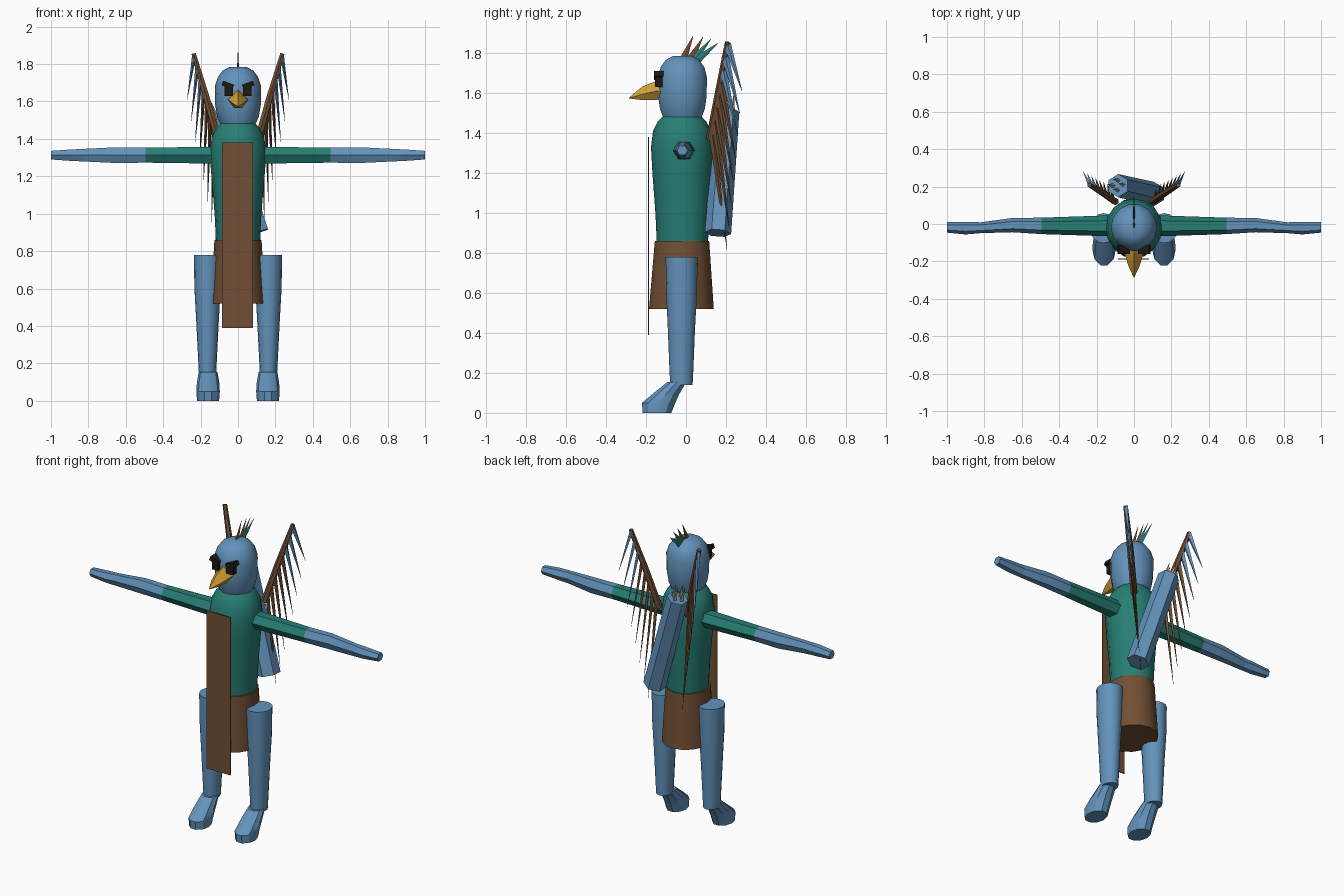
import bpy, bmesh, math
from mathutils import Vector

cube = bpy.data.objects.get("Cube")
if cube:
    bpy.data.objects.remove(cube, do_unlink=True)


def material(name, rgb):
    m = bpy.data.materials.new(name)
    m.use_nodes = True
    m.diffuse_color = (*rgb, 1)
    m.node_tree.nodes["Principled BSDF"].inputs["Base Color"].default_value = (*rgb, 1)
    return m


BLUE = material("feather_blue", (0.125, 0.29, 0.50))
TEAL = material("cloth_teal", (0.02, 0.21, 0.175))
BROWN = material("leather_brown", (0.165, 0.078, 0.035))
GOLD = material("beak_gold", (0.66, 0.36, 0.04))
BLACK = material("eye_black", (0.012, 0.010, 0.005))
GREY = material("arrow_grey", (0.45, 0.40, 0.36))


def finish(name, bm, mat):
    bmesh.ops.remove_doubles(bm, verts=bm.verts, dist=0.0001)
    bmesh.ops.recalc_face_normals(bm, faces=bm.faces)
    me = bpy.data.meshes.new(name)
    bm.to_mesh(me)
    bm.free()
    me.materials.append(mat)
    for p in me.polygons:
        p.use_smooth = True
    me.set_sharp_from_angle(angle=math.radians(32))
    ob = bpy.data.objects.new(name, me)
    bpy.context.collection.objects.link(ob)
    return ob


def skin(name, rings, mat):
    """Join rings of points into a closed tube."""
    bm = bmesh.new()
    loops = [[bm.verts.new(p) for p in ring] for ring in rings]
    n = len(loops[0])
    for a, b in zip(loops, loops[1:]):
        for i in range(n):
            j = (i + 1) % n
            bm.faces.new((a[i], a[j], b[j], b[i]))
    bm.faces.new(loops[0])
    bm.faces.new(loops[-1])
    return finish(name, bm, mat)


def upright(name, rings, mat, x=0, sides=16):
    """Rings are (z, y centre, x radius, y radius)."""
    turn = [2 * math.pi * i / sides for i in range(sides)]
    return skin(name, [[(x + rx * math.cos(t), y + ry * math.sin(t), z) for t in turn]
                       for z, y, rx, ry in rings], mat)


def rod(name, a, b, r1, r2, mat, sides=6, flat=1.0):
    """Tapered rod between two points; flat squeezes it sideways."""
    a, b = Vector(a), Vector(b)
    d = (b - a).normalized()
    u = d.cross(Vector((1, 0, 0))).normalized()
    w = d.cross(u)
    turn = [2 * math.pi * i / sides for i in range(sides)]
    return skin(name, [[p + r * (u * math.cos(t) + w * flat * math.sin(t)) for t in turn]
                       for p, r in ((a, r1), (b, r2))], mat)


def box(name, centre, size, mat, tilt=0):
    bm = bmesh.new()
    bmesh.ops.create_cube(bm, size=1)
    bmesh.ops.scale(bm, vec=size, verts=bm.verts)
    ob = finish(name, bm, mat)
    ob.location = centre
    ob.rotation_euler.y = tilt
    return ob


# Torso, skirt and hanging front panel
upright("tunic", [(0.85, -0.018, 0.118, 0.128), (1.0, -0.018, 0.125, 0.135),
                  (1.2, -0.02, 0.142, 0.148), (1.33, -0.02, 0.152, 0.155),
                  (1.41, -0.02, 0.14, 0.145), (1.46, -0.02, 0.115, 0.12),
                  (1.485, -0.02, 0.09, 0.095)], TEAL)
upright("skirt", [(0.52, -0.023, 0.146, 0.162), (0.86, -0.02, 0.126, 0.136)], BROWN)
box("front_panel", (-0.003, -0.187, 0.885), (0.165, 0.006, 0.99), BROWN)

# Head
upright("head", [(1.47, -0.018, 0.09, 0.095), (1.52, -0.018, 0.112, 0.115),
                 (1.58, -0.018, 0.122, 0.124), (1.68, -0.018, 0.124, 0.126),
                 (1.73, -0.018, 0.108, 0.112), (1.765, -0.018, 0.082, 0.086),
                 (1.785, -0.018, 0.045, 0.05)], BLUE, sides=14)

# Beak: diamond sections (y, half width, top, side, bottom)
sections = [(-0.11, 0.056, 1.67, 1.61, 1.57), (-0.15, 0.052, 1.66, 1.61, 1.566),
            (-0.22, 0.032, 1.632, 1.593, 1.565), (-0.285, 0.002, 1.577, 1.575, 1.573)]
skin("beak", [[(0, y, t), (w, y, s), (w * 0.4, y, b), (-w * 0.4, y, b), (-w, y, s)]
              for y, w, t, s, b in sections], GOLD)

# Crest along the middle of the head: root y, tip y, tip z
for i, (y0, y1, z1) in enumerate([(-0.015, 0.035, 1.885), (0.02, 0.085, 1.88),
                                  (0.035, 0.125, 1.87), (0.055, 0.16, 1.85)]):
    rod(f"crest_feather_{i}", (0, y0, 1.765), (0, y1, z1), 0.02, 0.001,
        BROWN if i < 2 else TEAL, sides=4, flat=0.3)

for side, s in (("left", 1), ("right", -1)):
    # Eyes with slanted brows
    box(f"{side}_eye", (s * 0.05, -0.133, 1.655), (0.046, 0.045, 0.05), BLACK)
    box(f"{side}_brow", (s * 0.055, -0.137, 1.688), (0.062, 0.048, 0.026), BLACK, -s * 0.35)

    # Arms: x, y centre, y radius, z radius
    arm = [(0.13, -0.01, 0.056, 0.045), (0.495, -0.01, 0.044, 0.04),
           (0.65, -0.006, 0.038, 0.042), (0.82, -0.02, 0.029, 0.034),
           (0.9, -0.022, 0.034, 0.03), (1.0, -0.018, 0.028, 0.023)]
    rings = [[(s * x, y + ry * math.cos(k * math.pi / 3), 1.313 + rz * math.sin(k * math.pi / 3) / 0.866)
              for k in range(6)] for x, y, ry, rz in arm]
    skin(f"{side}_sleeve", rings[:2], TEAL)
    skin(f"{side}_forearm", rings[1:4], BLUE)
    skin(f"{side}_hand", rings[3:], BLUE)

    # Legs and feet
    upright(f"{side}_leg", [(0.14, -0.023, 0.046, 0.056), (0.22, -0.023, 0.05, 0.06),
                            (0.42, -0.023, 0.06, 0.068), (0.6, -0.022, 0.07, 0.077),
                            (0.78, -0.022, 0.073, 0.08)], BLUE, x=s * 0.163)
    upright(f"{side}_foot", [(0, -0.145, 0.059, 0.075), (0.05, -0.137, 0.063, 0.088),
                             (0.095, -0.1, 0.06, 0.07), (0.155, -0.045, 0.05, 0.05)],
            BLUE, x=s * 0.16, sides=10)

    # Wing bone with feathers hanging from shoulder to tip
    low, mid, high = (Vector((s * x, y, z)) for x, y, z in
                      ((0.10, 0.12, 1.37), (0.165, 0.165, 1.61), (0.237, 0.208, 1.855)))
    rod(f"{side}_wing_lower_bone", low, mid, 0.02, 0.019, BROWN)
    rod(f"{side}_wing_upper_bone", mid, high, 0.019, 0.013, BROWN)
    tip_in, tip_out = Vector((s * 0.12, 0.205, 0.82)), Vector((s * 0.272, 0.28, 1.61))
    count = 8
    for i in range(count):
        f = i / (count - 1)
        root = low.lerp(high, 0.1 + 0.88 * f)
        rod(f"{side}_wing_feather_{i}", root, tip_in.lerp(tip_out, f), 0.019, 0.001,
            BLUE if i > 4 else BROWN, sides=4, flat=0.6)

# Slanted quiver on the back with arrow ends
base, mouth = Vector((0.105, 0.16, 0.9)), Vector((-0.085, 0.205, 1.51))
rod("quiver", base, mouth, 0.066, 0.062, BLUE)
axis = (mouth - base).normalized()
for i, (dx, dy) in enumerate([(-0.03, 0), (0.0, 0.028), (0.03, 0.005), (0.0, -0.025)]):
    p = mouth + Vector((dx, dy, 0)) - axis * 0.02
    rod(f"arrow_{i}", p, p + axis * 0.11, 0.014, 0.001, GREY, sides=4)
